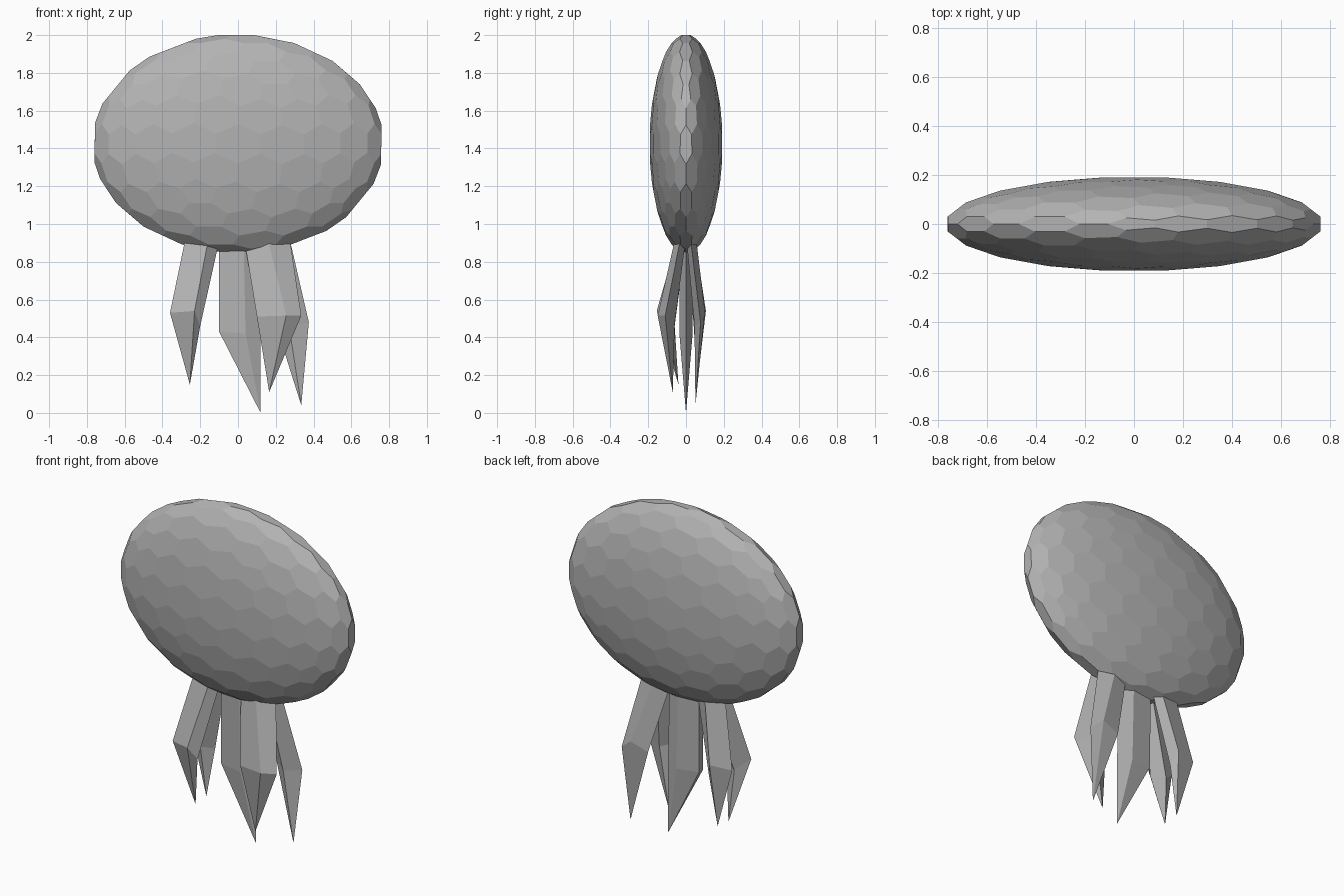
import bpy, bmesh, math
from mathutils import Vector

if "Cube" in bpy.data.objects:
    bpy.data.objects.remove(bpy.data.objects["Cube"])

RX, RY, RZ, CZ = 0.76, 0.19, 0.575, 1.425   # body half sizes and centre height

grey = bpy.data.materials.new("plain_grey")
grey.diffuse_color = (0.45, 0.45, 0.45, 1)
grey.use_nodes = True
grey.node_tree.nodes["Principled BSDF"].inputs["Base Color"].default_value = grey.diffuse_color


def make_object(name, verts, faces):
    mesh = bpy.data.meshes.new(name)
    mesh.from_pydata(verts, [], faces)
    bm = bmesh.new()
    bm.from_mesh(mesh)
    bmesh.ops.recalc_face_normals(bm, faces=bm.faces[:])
    bm.to_mesh(mesh)
    bm.free()
    mesh.materials.append(grey)
    obj = bpy.data.objects.new(name, mesh)
    bpy.context.collection.objects.link(obj)
    return obj


def make_body():
    """Flattened ball of five- and six-sided panels: the dual of an icosphere."""
    bm = bmesh.new()
    bmesh.ops.create_icosphere(bm, subdivisions=3, radius=1)
    bm.faces.index_update()
    points = [f.calc_center_median().normalized() for f in bm.faces]
    faces = []
    for v in bm.verts:
        n = v.co.normalized()
        u = n.orthogonal().normalized()
        w = n.cross(u)
        ring = sorted((f.index for f in v.link_faces),
                      key=lambda i: math.atan2(points[i].dot(w), points[i].dot(u)))
        faces.append(ring)
    bm.free()
    # stretch so the panels reach the full body size on every axis
    size = [max(abs(p[k]) for p in points) for k in range(3)]
    verts = [(p.x / size[0] * RX, p.y / size[1] * RY, CZ + p.z / size[2] * RZ)
             for p in points]
    return make_object("body", verts, faces)


def make_tentacle(name, root, knee, tip):
    """Root ring tucked into the body, a wider knee ring, then a point."""
    n = len(root)
    verts = []
    for x, y in root:
        drop = math.sqrt(1 - (x / RX) ** 2 - (y / RY) ** 2)
        verts.append((x, y, CZ - RZ * drop + 0.02))
    verts += knee + [tip]
    faces = [list(range(n))]
    for i in range(n):
        j = (i + 1) % n
        faces.append([i, j, n + j, n + i])
        faces.append([n + i, n + j, 2 * n])
    return make_object(name, verts, faces)


make_body()

# left pair, nearly mirrored front to back
left_root = [(-.28, -.025), (-.16, -.05), (-.105, -.035), (-.14, -.005)]
left_knee = [(-.36, -.108, .53), (-.23, -.155, .54), (-.20, -.10, .46), (-.28, -.06, .46)]
make_tentacle("left_front_tentacle", left_root, left_knee, (-.255, -.04, .15))
make_tentacle("left_back_tentacle",
              [(x, -y) for x, y in left_root],
              [(x, -y * .68, z) for x, y, z in left_knee],
              (-.253, .06, .16))

# middle
make_tentacle("middle_tentacle",
              [(-.10, -.02), (.03, -.035), (.11, 0), (.03, .035), (-.10, .02)],
              [(-.10, -.018, .43), (.04, -.035, .42), (.12, 0, .42),
               (.04, .035, .42), (-.10, .018, .43)],
              (.12, 0, 0))

# right pair
make_tentacle("right_front_tentacle",
              [(.04, -.03), (.16, -.06), (.275, -.03), (.20, -.005)],
              [(.10, -.122, .51), (.255, -.15, .515), (.335, -.11, .515), (.22, -.06, .47)],
              (.165, -.07, .11))
make_tentacle("right_back_tentacle",
              [(.275, .025), (.18, .055), (.09, .035), (.19, .005)],
              [(.375, .077, .48), (.30, .10, .54), (.19, .09, .50), (.27, .045, .46)],
              (.335, .05, .04))
